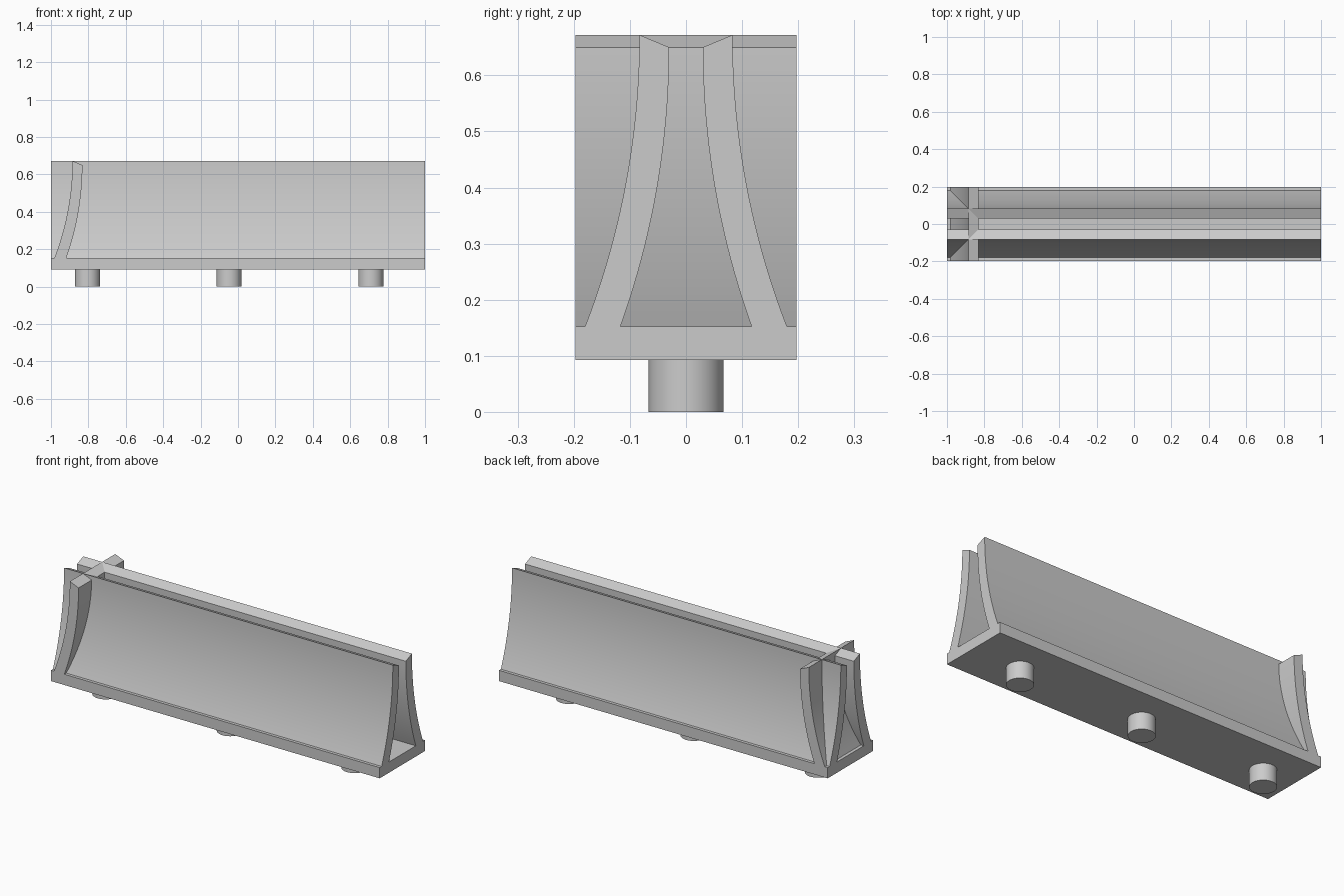
import bpy, bmesh, math
from mathutils import Vector

if "Cube" in bpy.data.objects:
    bpy.data.objects.remove(bpy.data.objects["Cube"])

BASE_LOW, BASE_TOP, HALF_WIDTH = 0.093, 0.152, 0.197

grey = bpy.data.materials.new("plain grey")
grey.use_nodes = True
grey.diffuse_color = (0.6, 0.6, 0.6, 1)
grey.node_tree.nodes["Principled BSDF"].inputs["Base Color"].default_value = (0.6, 0.6, 0.6, 1)


def finish(bm, name):
    bmesh.ops.recalc_face_normals(bm, faces=bm.faces[:])
    mesh = bpy.data.meshes.new(name)
    bm.to_mesh(mesh)
    bm.free()
    obj = bpy.data.objects.new(name, mesh)
    bpy.context.collection.objects.link(obj)
    mesh.materials.append(grey)
    bpy.ops.object.select_all(action="DESELECT")
    obj.select_set(True)
    bpy.context.view_layer.objects.active = obj
    bpy.ops.object.shade_smooth_by_angle(angle=math.radians(30))
    return obj


def flare(top_offset, top_z, bottom_offset, steps=20):
    """Circular arc, upright at the top and flaring outward to the base."""
    dz, dy = top_z - BASE_TOP, bottom_offset - top_offset
    radius = (dz * dz + dy * dy) / (2 * dy)
    end = math.asin(dz / radius)
    return [(top_offset + radius * (1 - math.cos(end * i / steps)),
             top_z - radius * math.sin(end * i / steps)) for i in range(steps + 1)]


# Cross-section of a curved wall with a bevelled top
section = flare(0.083, 0.672, 0.18) + flare(0.03, 0.65, 0.117)[::-1]


def wall(name, place, sweep):
    bm = bmesh.new()
    face = bm.faces.new([bm.verts.new(place(o, z)) for o, z in section])
    moved = bmesh.ops.extrude_face_region(bm, geom=[face])["geom"]
    bmesh.ops.translate(bm, vec=Vector(sweep),
                        verts=[v for v in moved if isinstance(v, bmesh.types.BMVert)])
    return finish(bm, name)


# Base plate
bm = bmesh.new()
bmesh.ops.create_cube(bm, size=1)
bmesh.ops.scale(bm, vec=(2, 2 * HALF_WIDTH, BASE_TOP - BASE_LOW), verts=bm.verts)
bmesh.ops.translate(bm, vec=(0, 0, (BASE_TOP + BASE_LOW) / 2), verts=bm.verts)
finish(bm, "base_plate")

# Two long walls and one crossing wall near the right end
for name, side in (("front_wall", -1), ("back_wall", 1)):
    wall(name, lambda o, z: (-1, side * o, z), (2, 0, 0))
wall("cross_wall", lambda o, z: (-0.802 - o, -HALF_WIDTH, z), (0, 2 * HALF_WIDTH, 0))

# Round pegs underneath
for name, x in (("right_peg", -0.805), ("middle_peg", -0.048), ("left_peg", 0.71)):
    bm = bmesh.new()
    bmesh.ops.create_cone(bm, cap_ends=True, segments=48, radius1=0.067, radius2=0.067, depth=BASE_LOW)
    bmesh.ops.translate(bm, vec=(x, 0, BASE_LOW / 2), verts=bm.verts)
    finish(bm, name)
